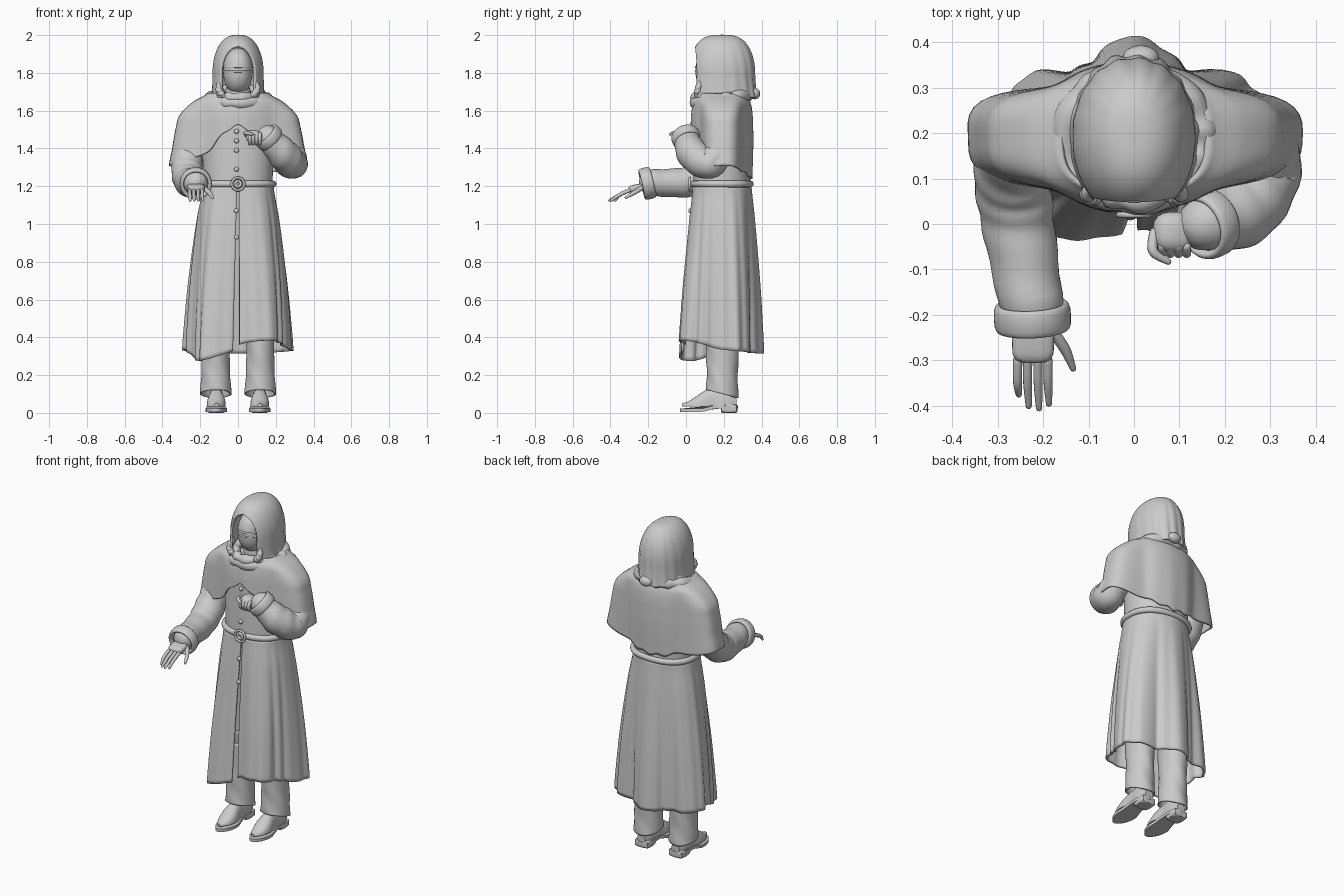
import bpy, bmesh, math
from math import sin, cos, pi, radians
from mathutils import Vector, Matrix

if "Cube" in bpy.data.objects:
    bpy.data.objects.remove(bpy.data.objects["Cube"])

CY = 0.19  # depth of the body axis
TAU = 2 * pi
grey = bpy.data.materials.new("plain_grey")
grey.use_nodes = True
grey.diffuse_color = (0.6, 0.6, 0.6, 1)
grey.node_tree.nodes["Principled BSDF"].inputs["Base Color"].default_value = (0.6, 0.6, 0.6, 1)


def finish(name, bm, thick=0, angle=45):
    bmesh.ops.remove_doubles(bm, verts=bm.verts, dist=0.0002)
    bmesh.ops.recalc_face_normals(bm, faces=bm.faces)
    me = bpy.data.meshes.new(name)
    bm.to_mesh(me)
    bm.free()
    me.materials.append(grey)
    ob = bpy.data.objects.new(name, me)
    bpy.context.collection.objects.link(ob)
    if thick:
        m = ob.modifiers.new("thickness", "SOLIDIFY")
        m.thickness, m.offset = thick, 0
    bpy.ops.object.select_all(action="DESELECT")
    bpy.context.view_layer.objects.active = ob
    ob.select_set(True)
    bpy.ops.object.shade_smooth_by_angle(angle=radians(angle))


def skin(name, rings, closed=True, cap=False, thick=0):
    bm = bmesh.new()
    rows = [[bm.verts.new(p) for p in r] for r in rings]
    n = len(rows[0])
    for a, b in zip(rows, rows[1:]):
        for i in range(n if closed else n - 1):
            j = (i + 1) % n
            bm.faces.new((a[i], a[j], b[j], b[i]))
    if cap:
        bm.faces.new(rows[0])
        bm.faces.new(rows[-1])
    finish(name, bm, thick)


def surface(name, fn, nu, nv, closed=True, **kw):
    cols = nu if closed else nu + 1
    skin(name, [[fn(i / nu, j / nv) for i in range(cols)] for j in range(nv + 1)], closed, **kw)


def prof(table, t):
    """Smooth interpolation through evenly spaced rows, t in 0..1."""
    s = min(max(t, 0), 1) * (len(table) - 1)
    i = min(int(s), len(table) - 2)
    f = s - i
    p = [table[min(max(i + k, 0), len(table) - 1)] for k in (-1, 0, 1, 2)]
    return [b + 0.5 * f * (c - a + f * (2 * a - 5 * b + 4 * c - d + f * (3 * (b - c) + d - a)))
            for a, b, c, d in zip(*p)]


def oval(th, rx, ry, n=2.0):
    c, s = cos(th), sin(th)
    return (math.copysign(abs(c) ** (2 / n), c) * rx, math.copysign(abs(s) ** (2 / n), s) * ry)


def reach(th, rx, ry, n):
    """Distance from the axis to a superellipse in direction th."""
    return (abs(cos(th) / rx) ** n + abs(sin(th) / ry) ** n) ** (-1 / n)


def tube(name, pts, sides=16, steps=8, wrinkle=0.0):
    """Sweep a circle along rows of x, y, z, radius, with rounded ends."""
    n = steps * (len(pts) - 1)
    path = [prof(pts, k / n) for k in range(n + 1)]
    pos = [Vector(p[:3]) for p in path]
    tan = [(pos[min(k + 1, n)] - pos[max(k - 1, 0)]).normalized() for k in range(n + 1)]
    side = tan[0].orthogonal().normalized()
    rings = []

    def ring(p, t, s, r, k):
        b = t.cross(s)
        return [p + (s * cos(a) + b * sin(a)) * r * (1 + wrinkle * sin(k * 1.3 + 2 * sin(a)))
                for a in (TAU * i / sides for i in range(sides))]

    arcs = (0.1, 0.5, 1.0)
    for a in arcs:
        rings.append(ring(pos[0] - tan[0] * path[0][3] * cos(a), tan[0], side, path[0][3] * sin(a), 0))
    for k in range(n + 1):
        side = (side - tan[k] * side.dot(tan[k])).normalized()
        rings.append(ring(pos[k], tan[k], side, path[k][3], k))
    for a in reversed(arcs):
        rings.append(ring(pos[n] + tan[n] * path[n][3] * cos(a), tan[n], side, path[n][3] * sin(a), n))
    skin(name, rings, cap=True)


def ball(name, loc, size, tilt=0.0, axis="X", n=2.0, seg=24):
    """Ellipsoid, boxier as n rises."""
    bm = bmesh.new()
    bmesh.ops.create_uvsphere(bm, u_segments=seg, v_segments=seg // 2, radius=1)
    for v in bm.verts:
        v.co /= sum(abs(c) ** n for c in v.co) ** (1 / n)
    bm.transform(Matrix.Translation(loc) @ Matrix.Rotation(tilt, 4, axis) @ Matrix.Diagonal((*size, 1)))
    finish(name, bm)


def hoop(name, z, rx, ry, r, height=1.0, n=2.0, lift=0.0, lump=0.0):
    def fn(u, v):
        a, b = TAU * u, TAU * v
        k = r * (1 + lump * sin(9 * a + 2 * sin(3 * a)))
        x, y = oval(a, rx + k * cos(b), ry + k * cos(b), n)
        return (x, CY + y, z + lift * sin(a) + k * height * sin(b))
    surface(name, fn, 72, 12)


# Torso, belt, buckle and buttons
TORSO = [(1.17, .18, .152), (1.28, .185, .15), (1.40, .19, .146), (1.52, .19, .143), (1.62, .17, .13)]


def torso(u, v):
    z, rx, ry = prof(TORSO, v)
    x, y = oval(TAU * u, rx, ry, 2.2)
    return (x, CY + y, z)


surface("torso", torso, 64, 20, cap=True)
hoop("belt", 1.212, .188, .152, .016, 1.1, 2.3)
for name, r, w in (("buckle_ring", .033, .007), ("buckle_boss", .015, .008)):
    surface(name, lambda u, v: ((r + w * cos(TAU * v)) * cos(TAU * u), .02 + w * sin(TAU * v),
                                1.212 + (r + w * cos(TAU * v)) * sin(TAU * u)), 32, 10)
for z, y in ((1.49, .041), (1.44, .041), (1.39, .041), (1.29, .038), (1.07, .022), (.93, .018)):
    ball("button", (-.008, y, z), (.013, .01, .013), seg=16)

# Long coat skirt with deep folds and a front opening
SKIRT = [(.182, .15), (.21, .163), (.232, .174), (.25, .184), (.263, .191), (.272, .196)]


def skirt(u, v):
    th = -pi / 2 + .012 + u * (TAU - .024 - .05 * v)
    s, c = sin(th), cos(th)
    hem = .335 - .02 * s
    if s < 0:
        hem += .05 * max(0, c) ** .5 * -s if c > 0 else -.06 * max(0, sin(2 * th)) + .02 * s
    z = 1.205 + (hem - 1.205) * v
    rx, ry = prof(SKIRT, v)
    phase = th - pi / 2
    wave = cos(5 * (phase + .17 * sin(2 * phase)))
    wave *= .095 if wave > 0 else .115 + .04 * s
    k = 1 + v ** .7 * (wave + .02 * cos(15 * th + 1) + .014 * sin(22 * th))
    x, y = oval(th, rx * k, ry * k, 2.5 if s < 0 else 2.1)
    return (x, CY + y * (1 + .12 * v if s < 0 else 1), z)


surface("coat_skirt", skirt, 200, 40, closed=False, thick=.012)

# Shoulder cape: a body oval joined with flatter shoulder lobes, arched at the front
CAPE = [(.15, .13), (.25, .15), (.308, .158), (.325, .16), (.337, .161), (.347, .16), (.36, .158), (.368, .156), (.372, .155)]


def cape(u, v):
    th = TAU * u
    s = sin(th)
    hem = 1.31 + (.21 * s * s if s < 0 else -.065 * s) + .006 * sin(11 * th)
    z = 1.69 + (hem - 1.69) * v
    rx, ry = prof(CAPE, (1.69 - z) / .48)
    lobe, body = reach(th, rx, .108, 3.5), reach(th, min(rx, .215), ry, 2.2)
    r = (lobe ** 14 + body ** 14) ** (1 / 14) * (1 + .01 * v * sin(9 * th + 1))
    return (r * cos(th), CY + r * s, z)


surface("shoulder_cape", cape, 140, 30, thick=.01)

# Hood, collar folds and masked head
def hood(u, v):
    if v < .4:
        z = 1.67 + .13 * v / .4
        k, flare = 1, (1 - v / .4) ** 2
    else:
        a = (v - .4) / .6 * pi / 2
        z, k, flare = 1.8 + .195 * sin(a), max(cos(a), 0), 0
    rx, ry = (.128 + .006 * flare) * k ** .8 + 1e-6, (.168 + .01 * flare) * k ** .65
    gap = .084 * math.sqrt(max(0, 1 - (max(z - 1.8, 0) / .135) ** 2))
    a = math.asin(min(gap / rx, .9))
    th = -pi / 2 + a + u * (TAU - 2 * a)
    fold = 1 + .014 * sin(17 * th + 8 * z) * (1 - v) * max(0, sin(th) + .6)
    x, y = oval(th, rx * fold, ry * fold, 2.1)
    return (x, CY + y, z)


surface("hood", hood, 96, 48, closed=False, thick=.014)
hoop("hood_collar", 1.662, .15, .136, .032, 1.0, lift=.022, lump=.12)
hoop("neck_fold", 1.69, .115, .138, .026, 1.0, lift=.022, lump=.2)
ball("hood_back_knot", (.015, .365, 1.69), (.04, .028, .03))
for s in (1, -1):
    tube("hood_tuft", [(s * .09, .08, 1.76, .01), (s * .102, .065, 1.72, .017), (s * .088, .06, 1.69, .018), (s * .062, .065, 1.672, .01)], wrinkle=.12)
ball("masked_head", (0, .155, 1.81), (.078, .105, .122), n=2.2, seg=40)
ball("neck", (0, .18, 1.68), (.07, .08, .09))
for z in (1.832, 1.808):
    surface("visor_rim", lambda u, v: ((.078 + .004 * cos(TAU * v)) * cos(TAU * u), .155 + (.105 + .004 * cos(TAU * v)) * sin(TAU * u), z + .005 * sin(TAU * v)), 48, 8)

# Sleeves and cuffs
tube("right_sleeve", [(-.23, .19, 1.5, .07), (-.262, .185, 1.4, .075), (-.268, .11, 1.28, .084), (-.255, 0, 1.222, .08), (-.225, -.18, 1.22, .07)], 28, wrinkle=.025)
tube("left_sleeve", [(.23, .19, 1.5, .07), (.27, .185, 1.4, .075), (.287, .12, 1.32, .082), (.238, .035, 1.372, .084), (.16, .002, 1.458, .064)], 28, wrinkle=.025)


def cuff(name, a, b, r):
    a, b = Vector(a), Vector(b)
    q = (b - a).to_track_quat("Z", "Y")

    def fn(u, v):
        w = TAU * v
        d = r + .011 * cos(w)
        along = .5 + .5 * math.copysign(abs(sin(w)) ** .6, sin(w))
        return a.lerp(b, along) + q @ Vector((d * cos(TAU * u), d * sin(TAU * u), 0))
    surface(name, fn, 40, 16)


cuff("right_cuff", (-.225, -.175, 1.222), (-.222, -.235, 1.208), .074)
cuff("left_cuff", (.182, .008, 1.438), (.144, -.008, 1.476), .066)

# Open right hand
ball("right_palm", (-.222, -.262, 1.19), (.046, .043, .02), .2, n=4)
for x, tip in ((-.256, -.375), (-.234, -.4), (-.211, -.405), (-.189, -.395)):
    tube("right_finger", [(x, -.3, 1.178, .0105), (x, -.35, 1.155, .01), (x * .99, tip, 1.125, .007)], 10, 5)
tube("right_thumb", [(-.18, -.235, 1.19, .013), (-.152, -.275, 1.165, .012), (-.134, -.318, 1.14, .007)], 10, 5)

# Closed left hand
ball("left_fist", (.088, -.018, 1.46), (.046, .045, .036), .2, "Y", n=2.8)
tube("left_wrist", [(.16, -.005, 1.455, .04), (.105, -.015, 1.46, .032)], 16, 3)
for x in (.062, .08, .098, .116):
    tube("left_finger", [(x, -.05, 1.478, .01), (x, -.065, 1.455, .01), (x, -.052, 1.428, .01), (x, -.03, 1.425, .008)], 10, 4)
tube("left_thumb", [(.045, -.02, 1.47, .012), (.042, -.06, 1.482, .011), (.075, -.083, 1.475, .007)], 10, 5)

# Trousers and shoes
LEG = [(.1, .079, .082), (.2, .073, .078), (.32, .069, .083), (.5, .075, .09)]
FOOT = [(.012, .05), (.035, .062), (.047, .085), (.05, .11), (.044, .13), (.04, .14), (.042, .14), (.04, .12), (.028, .09)]
for s in (1, -1):
    side = "left" if s > 0 else "right"

    def leg(u, v):
        z, rx, ry = prof(LEG, v)
        th = TAU * u
        k = 1 + .02 * sin(4 * th + 14 * v)
        return (s * .118 + rx * k * cos(th), .192 + ry * k * sin(th), z - .022 * sin(th) * (1 - v))

    def upper(u, v):
        w, top = prof(FOOT, v)
        th = TAU * u
        return (s * .115 + w * cos(th), -.022 + .29 * v, .035 + (top - .035) * max(0, sin(th)) ** .8)

    def sole(u, v):
        th = TAU * u
        t = .5 - .5 * cos(th)
        w = (prof(FOOT, t)[0] + .006) * min(1, abs(sin(th)) * 3)
        lift = .006 + .016 * min(1, max(0, (t - .4) * 5))
        return (s * .115 + math.copysign(w, sin(th)), -.032 + .306 * t, lift + .018 * v)

    surface(side + "_trouser_leg", leg, 40, 20, thick=.008)
    surface(side + "_shoe_upper", upper, 28, 24, cap=True)
    surface(side + "_shoe_sole", sole, 64, 1, cap=True)
    ball(side + "_shoe_heel", (s * .115, .228, .023), (.046, .044, .023), n=8)
